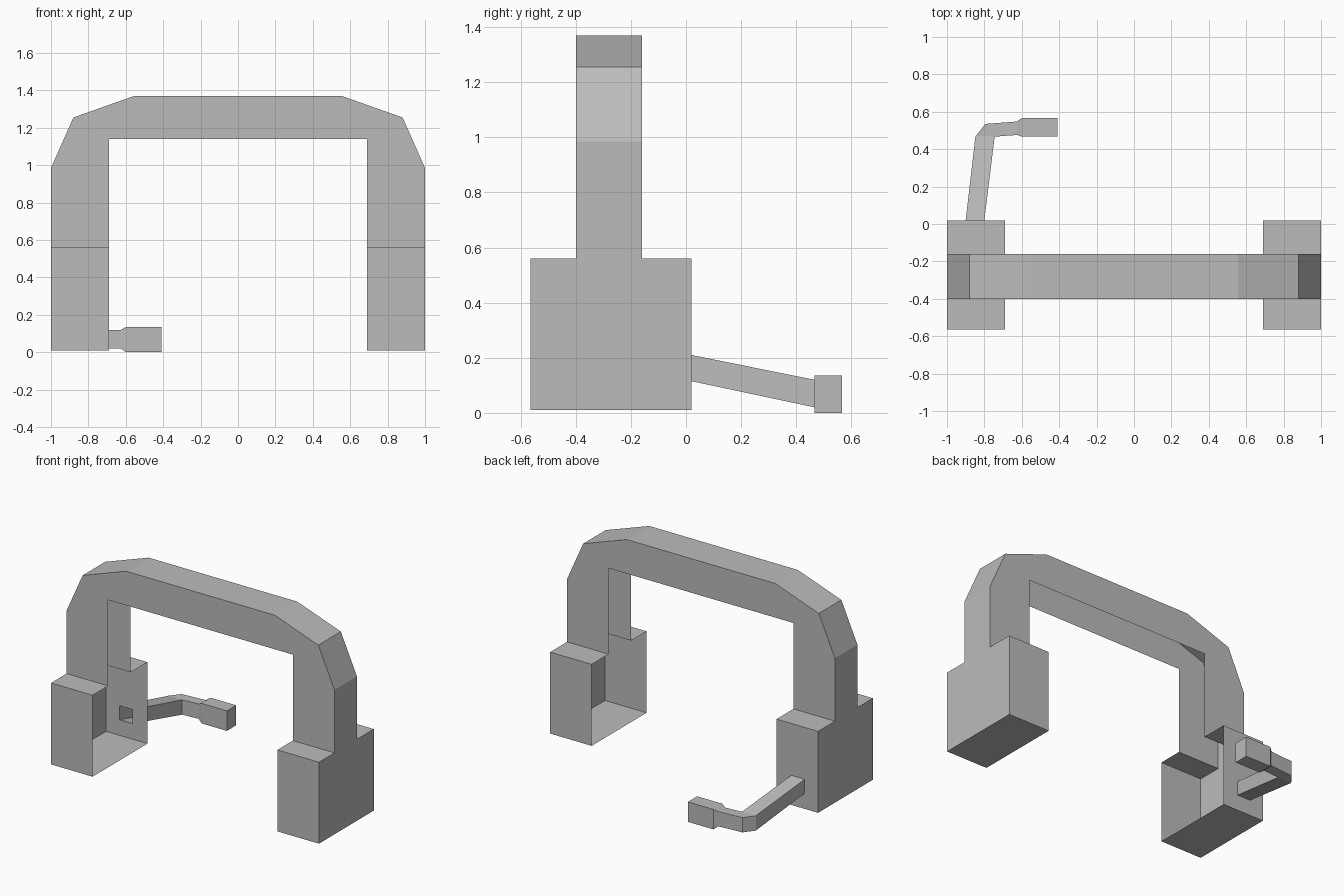
import bpy, bmesh

if "Cube" in bpy.data.objects:
    bpy.data.objects.remove(bpy.data.objects["Cube"], do_unlink=True)

grey = bpy.data.materials.new("plain grey")
grey.use_nodes = True
COLOUR = (0.5, 0.5, 0.5, 1)
grey.diffuse_color = COLOUR
grey.node_tree.nodes["Principled BSDF"].inputs["Base Color"].default_value = COLOUR


def build(name, polygons):
    """Weld a list of polygons into one open, flat-shaded shell."""
    bm = bmesh.new()
    for poly in polygons:
        bm.faces.new([bm.verts.new(p) for p in poly])
    bmesh.ops.remove_doubles(bm, verts=bm.verts, dist=0.0005)
    bmesh.ops.recalc_face_normals(bm, faces=bm.faces)
    mesh = bpy.data.meshes.new(name)
    bm.to_mesh(mesh)
    bm.free()
    mesh.materials.append(grey)
    obj = bpy.data.objects.new(name, mesh)
    bpy.context.collection.objects.link(obj)
    return obj


def strip(a, b, closed=False):
    """Quads joining two matching outlines."""
    n = len(a)
    return [(a[i], a[(i + 1) % n], b[(i + 1) % n], b[i])
            for i in range(n if closed else n - 1)]


def rect_xz(x0, x1, y, z0, z1):
    return [(x0, y, z0), (x1, y, z0), (x1, y, z1), (x0, y, z1)]


OUT, INN = 1.0, 0.69              # outer and inner side of the legs
FRONT, BACK = -0.565, 0.02        # depth of the foot boxes
BAND_F, BAND_B = -0.4, -0.16      # depth of the arch band
LOW, SHOULDER = 0.01, 0.56
PORT = (-0.9, -0.8, BACK, 0.115, 0.21)

# Headband arch: channel open on its inner side
half = [(OUT, SHOULDER), (OUT, 0.985), (0.88, 1.255), (0.555, 1.37)]
outer = half + [(-x, z) for x, z in reversed(half)]
inner = [(-INN, SHOULDER), (-INN, 1.14), (INN, 1.14), (INN, SHOULDER)]
front_line = [(x, BAND_F, z) for x, z in outer]
back_line = [(x, BAND_B, z) for x, z in outer]
sides = [[(x, y, z) for x, z in outer + inner] for y in (BAND_F, BAND_B)]
build("arch_band", sides + strip(front_line, back_line))

# Foot boxes: open toward the middle and up into the arch
for side, name in ((-1, "right_foot_box"), (1, "left_foot_box")):
    a, b = side * OUT, side * INN
    path = [(BAND_F, SHOULDER), (FRONT, SHOULDER), (FRONT, LOW),
            (BACK, LOW), (BACK, SHOULDER), (BAND_B, SHOULDER)]
    skin = strip([(a, y, z) for y, z in path], [(b, y, z) for y, z in path])
    if side < 0:                  # back wall pierced for the cable
        skin.pop(3)
        wall = rect_xz(a, b, BACK, LOW, SHOULDER)
        skin += strip(wall, rect_xz(*PORT), closed=True)
    skin.append([(a, y, z) for y, z in path])
    build(name, skin)


def section(p, q, z0, z1):
    """Cable cross-section between plan points p and q."""
    return [(*p, z0), (*q, z0), (*q, z1), (*p, z1)]


# Bent cable with a flared plug
elbow = (-0.745, 0.467)
rings = [
    rect_xz(*PORT),
    section((-0.848, 0.467), elbow, 0.02, 0.12),
    section((-0.795, 0.535), elbow, 0.02, 0.12),
    section((-0.625, 0.548), (-0.625, 0.476), 0.02, 0.12),
    section((-0.6, 0.566), (-0.6, 0.467), 0.0, 0.135),
    section((-0.41, 0.566), (-0.41, 0.467), 0.0, 0.135),
]
cable = [rings[-1]]
for i, (r0, r1) in enumerate(zip(rings, rings[1:])):
    if i == 1:                    # wedge turning the corner
        p0, q, q_top, p_top = r0
        cable += [(p0, r1[0], q), (p_top, q_top, r1[3]),
                  (p0, r1[0], r1[3], p_top)]
    else:
        cable += strip(r0, r1, closed=True)
build("cable_and_plug", cable)
